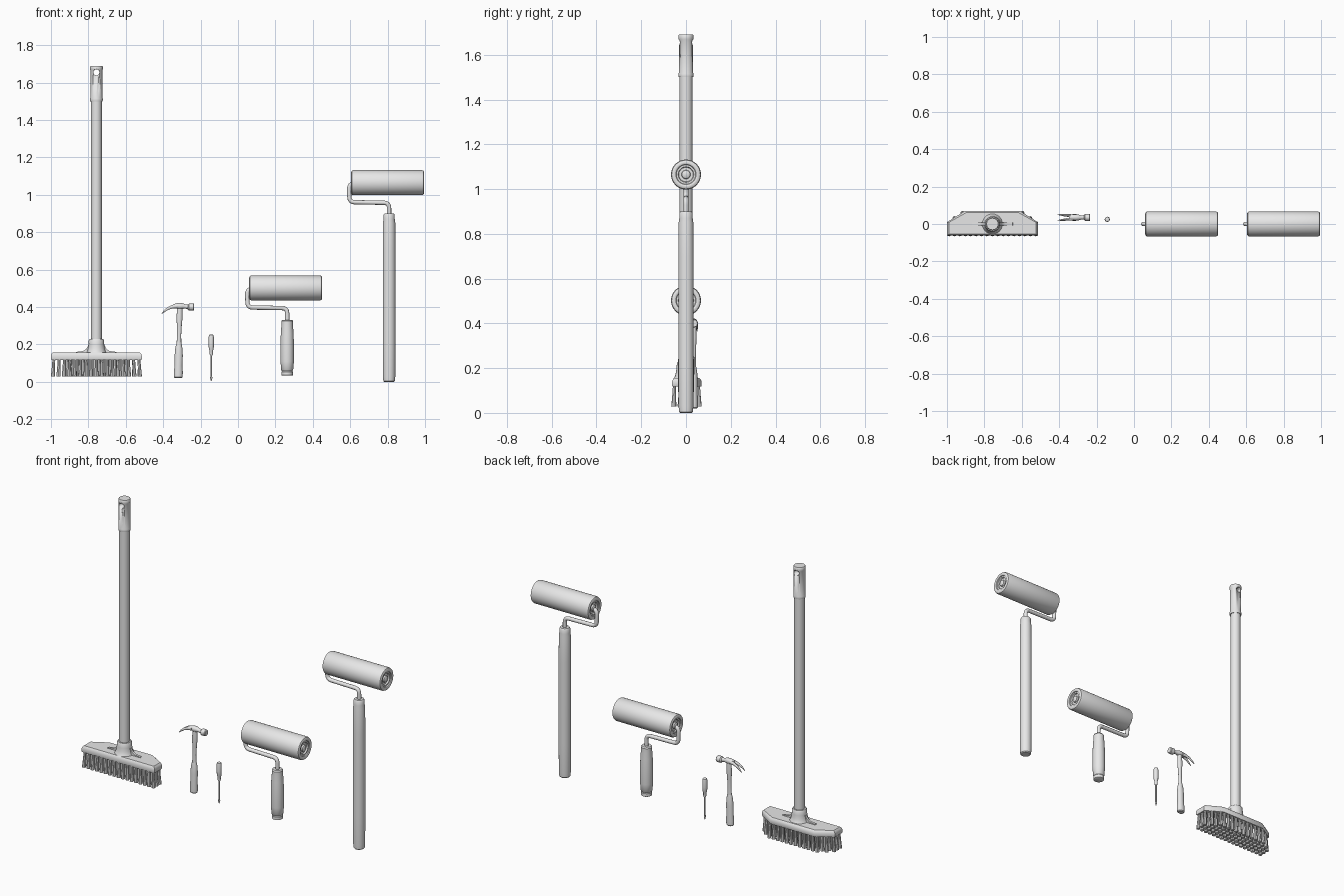
import bpy, bmesh
from math import sin, cos, pi, radians
from mathutils import Vector, Matrix

cube = bpy.data.objects.get("Cube")
if cube:
    bpy.data.objects.remove(cube, do_unlink=True)

grey = bpy.data.materials.new("plain grey")
grey.use_nodes = True
grey.diffuse_color = (0.8, 0.8, 0.8, 1)
grey.node_tree.nodes["Principled BSDF"].inputs["Base Color"].default_value = (0.8, 0.8, 0.8, 1)


def finish(name, bm, matrix=None):
    """Turn a bmesh into a smooth object with sharp creases."""
    if matrix:
        bm.transform(matrix)
    bmesh.ops.recalc_face_normals(bm, faces=bm.faces)
    mesh = bpy.data.meshes.new(name)
    bm.to_mesh(mesh)
    bm.free()
    mesh.materials.append(grey)
    mesh.shade_smooth()
    mesh.set_sharp_from_angle(angle=radians(35))
    obj = bpy.data.objects.new(name, mesh)
    bpy.context.collection.objects.link(obj)
    return obj


def skin(bm, rings):
    """Bridge rings of equal length and cap both ends."""
    loops = [[bm.verts.new(p) for p in ring] for ring in rings]
    for a, b in zip(loops, loops[1:]):
        for i in range(len(a)):
            j = (i + 1) % len(a)
            bm.faces.new((a[i], a[j], b[j], b[i]))
    bm.faces.new(loops[0])
    bm.faces.new(loops[-1])


def circle(r, z, n):
    return [Vector((r * cos(2 * pi * i / n), r * sin(2 * pi * i / n), z)) for i in range(n)]


def lathe(name, profile, matrix, n=24):
    bm = bmesh.new()
    skin(bm, [circle(r, z, n) for r, z in profile])
    return finish(name, bm, matrix)


def at(x, y=0, z=0):
    return Matrix.Translation((x, y, z))


def tube(name, points, radius, bend=0.0, taper=None, flat=1.0):
    """Sweep a round section along a path in the xz plane, with rounded corners."""
    pts = [Vector(p) for p in points]
    path, radii = [pts[0]], [1.0]
    for i in range(1, len(pts) - 1):
        p = pts[i]
        if bend:
            a = p + (pts[i - 1] - p).normalized() * bend
            b = p + (pts[i + 1] - p).normalized() * bend
            path += [a.lerp(p, t / 6).lerp(p.lerp(b, t / 6), t / 6) for t in range(7)]
        else:
            path.append(p)
    path.append(pts[-1])
    radii = taper or [1.0] * len(path)
    rings = []
    for i, p in enumerate(path):
        d = (path[min(i + 1, len(path) - 1)] - path[max(i - 1, 0)]).normalized()
        side = Vector((0, 1, 0))
        up = d.cross(side).normalized()
        r = radius * radii[i]
        rings.append([p + up * c.x * r + side * c.y * r * flat for c in circle(1, 0, 12)])
    bm = bmesh.new()
    skin(bm, rings)
    return finish(name, bm)


# ---------- broom ----------
BX = -0.757
lathe("broom_pole", [(0.029, 0.2), (0.029, 1.52)], at(BX))
grip = lathe("broom_grip", [(0.033, 1.5), (0.034, 1.505), (0.034, 1.515), (0.032, 1.52),
                            (0.032, 1.665), (0.034, 1.67), (0.034, 1.685), (0.031, 1.69)], at(BX))
cutter = lathe("hang_hole_cutter", [(0.016, -0.1), (0.016, 0.1)],
               at(BX, 0, 1.655) @ Matrix.Rotation(pi / 2, 4, 'X'))
cutter.hide_render = True
cutter.hide_viewport = True
for target in (grip,):
    cut = target.modifiers.new("hang_hole", 'BOOLEAN')
    cut.object = cutter
    cut.solver = 'EXACT'

# Head block: straight front, tapered back corners
half = [(-0.243, -0.062), (-0.243, 0.01), (-0.147, 0.07)]
outline = half + [(-x, y) for x, y in reversed(half)]
bm = bmesh.new()
skin(bm, [[Vector((x * s, y * t, z)) for x, y in outline]
          for s, t, z in ((0.99, 0.97, 0.118), (1, 1, 0.122), (1, 1, 0.14),
                          (0.985, 0.94, 0.15), (0.96, 0.86, 0.156))])
finish("broom_head", bm, at(BX))

lathe("broom_socket", [(0.058, 0.15), (0.05, 0.162), (0.045, 0.18), (0.042, 0.2),
                       (0.041, 0.222), (0.037, 0.228), (0.029, 0.228)], at(BX))
# Flared rib running across the socket
rib = [(0.112, 0.15), (0.108, 0.16), (0.07, 0.165), (0.055, 0.175), (0.046, 0.19), (0.04, 0.21)]
rib = rib + [(-x, z) for x, z in reversed(rib)]
bm = bmesh.new()
skin(bm, [[Vector((x, y, z)) for x, z in rib] for y in (-0.007, 0.007)])
finish("broom_rib", bm, at(BX))

# Bristle tufts flare towards the floor and follow the head outline
bm = bmesh.new()
ROWS, COUNT = 5, 17
for row in range(ROWS):
    y = -0.051 + row * 0.0265
    reach = 0.232 if y <= 0.01 else 0.232 - (y - 0.01) * 1.6
    n = round(COUNT * reach / 0.232)
    for k in range(n):
        x = -reach + 2 * reach * k / (n - 1)
        top = Vector((x * 0.98, y, 0))
        low = Vector((x, y * 1.07, 0))
        skin(bm, [[p + c for c in circle(r, z, 8)] for p, r, z in
                  ((top, 0.0075, 0.122), (top.lerp(low, 0.5), 0.0085, 0.08), (low, 0.0115, 0.028))])
finish("broom_bristles", bm, at(BX))

# ---------- hammer ----------
HX, HY = -0.32, 0.035
lean = at(HX, HY) @ Matrix.Rotation(radians(1.2), 4, 'Y') @ Matrix.Diagonal((1, 0.8, 1, 1))
lathe("hammer_grip", [(0.018, 0.02), (0.023, 0.025), (0.024, 0.05), (0.021, 0.09), (0.022, 0.14),
                      (0.019, 0.18), (0.014, 0.205)], lean, 16)
lathe("hammer_shaft", [(0.013, 0.2), (0.011, 0.25), (0.013, 0.3), (0.016, 0.34),
                       (0.015, 0.37), (0.014, 0.4)], lean, 16)
tube("hammer_head", [(-0.345, HY, 0.403), (-0.33, HY, 0.406), (-0.313, HY, 0.405), (-0.295, HY, 0.405),
                     (-0.283, HY, 0.403), (-0.268, HY, 0.401), (-0.262, HY, 0.4),
                     (-0.238, HY, 0.4), (-0.234, HY, 0.4)], 0.02,
     taper=[0.55, 0.7, 0.85, 0.75, 0.55, 0.6, 0.95, 0.95, 0.8], flat=1.0)
for name, s in (("left", 1), ("right", -1)):
    tube("hammer_claw_" + name,
         [(-0.325, HY + s * 0.008, 0.405), (-0.35, HY + s * 0.01, 0.402), (-0.375, HY + s * 0.012, 0.392),
          (-0.393, HY + s * 0.014, 0.379), (-0.407, HY + s * 0.015, 0.365)], 0.011,
         taper=[1, 0.85, 0.65, 0.45, 0.15], flat=0.8)

# ---------- screwdriver ----------
driver = at(-0.143, 0.025)
lathe("screwdriver_handle", [(0.007, 0.14), (0.009, 0.15), (0.009, 0.165), (0.013, 0.175), (0.014, 0.2),
                             (0.014, 0.24), (0.012, 0.25), (0.008, 0.252)], driver, 12)
lathe("screwdriver_shaft", [(0.002, 0.005), (0.006, 0.02), (0.0045, 0.035), (0.0045, 0.145)], driver, 10)

# ---------- paint rollers ----------
# Roll end: hub, recessed ring, rounded sleeve rim
ROLL_END = [(0.012, 0.004), (0.018, 0.008), (0.02, 0.016), (0.032, 0.016), (0.035, 0.008),
            (0.043, 0.008), (0.045, 0.003), (0.05, 0), (0.057, 0), (0.064, 0.004), (0.067, 0.012)]
LENGTH = 0.39
ROLL = ROLL_END + [(r, LENGTH - z) for r, z in reversed(ROLL_END)]


def paint_roller(name, x, z, handle):
    """x is the left end of the roll, z its axis height."""
    lathe(name + "_roll", ROLL, at(x, 0, z) @ Matrix.Rotation(pi / 2, 4, 'Y'), 32)
    stem = x + 0.203
    tube(name + "_frame", [(x + 0.03, 0, z - 0.004), (x - 0.011, 0, z - 0.006), (x - 0.009, 0, z - 0.104),
                           (stem, 0, z - 0.108), (stem, 0, z - 0.185)], 0.0115, bend=0.028)
    lathe(name + "_handle", handle, at(stem), 24)


paint_roller("short_roller", 0.06, 0.502,
             [(0.026, 0.033), (0.031, 0.036), (0.031, 0.054), (0.028, 0.058), (0.032, 0.063),
              (0.036, 0.11), (0.036, 0.2), (0.034, 0.26), (0.031, 0.3), (0.031, 0.325), (0.026, 0.332)])
paint_roller("long_roller", 0.605, 1.065,
             [(0.026, 0), (0.031, 0.005), (0.033, 0.03), (0.034, 0.2), (0.034, 0.7), (0.033, 0.85),
              (0.03, 0.87), (0.03, 0.892), (0.025, 0.9)])
